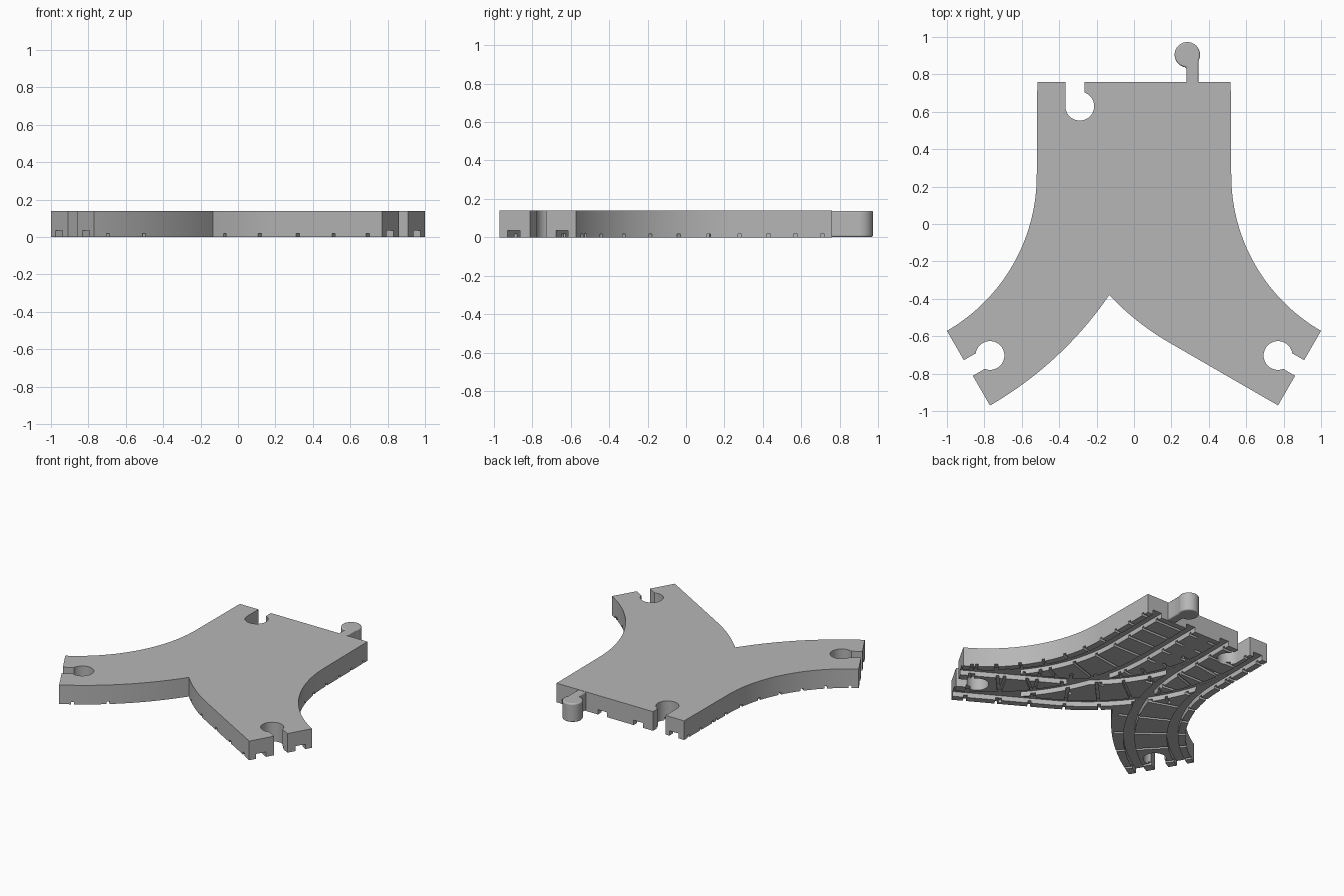
import bpy, bmesh
from math import radians, sin, cos, acos, pi
from mathutils import Vector, Matrix

cube = bpy.data.objects.get("Cube")
if cube:
    bpy.data.objects.remove(cube, do_unlink=True)

grey = bpy.data.materials.new("plain grey")
grey.use_nodes = True
grey.diffuse_color = (0.47, 0.47, 0.47, 1)
grey.node_tree.nodes["Principled BSDF"].inputs["Base Color"].default_value = grey.diffuse_color

HEIGHT = 0.14
HALF = 0.23          # half the width of one lane
RADIUS = 1.19        # centre line of a curved lane


def prisms(name, outlines, z0, z1):
    """One object made of upright prisms, one for each outline."""
    bm = bmesh.new()
    for outline in outlines:
        face = bm.faces.new([bm.verts.new((p[0], p[1], z0)) for p in outline])
        top = bmesh.ops.extrude_face_region(bm, geom=[face])["geom"]
        moved = [v for v in top if isinstance(v, bmesh.types.BMVert)]
        bmesh.ops.translate(bm, verts=moved, vec=(0, 0, z1 - z0))
    bmesh.ops.recalc_face_normals(bm, faces=bm.faces)
    mesh = bpy.data.meshes.new(name)
    bm.to_mesh(mesh)
    bm.free()
    mesh.materials.append(grey)
    obj = bpy.data.objects.new(name, mesh)
    bpy.context.collection.objects.link(obj)
    return obj


def arc(cx, cy, r, start, end, steps=32):
    angles = [radians(start + (end - start) * i / steps) for i in range(steps + 1)]
    return [(cx + r * cos(a), cy + r * sin(a)) for a in angles]


def keyhole(cx, cy, r, left, right, length, turn):
    """Circle with a neck that points to local -y, turned about its centre."""
    ring = arc(0, 0, r, -math_deg(acos(right / r)), 360 - math_deg(acos(left / r)), 40)
    shape = [(left, -length), (right, -length)] + ring
    spin = Matrix.Rotation(radians(turn), 2)
    return [spin @ Vector(p) + Vector((cx, cy)) for p in shape]


def math_deg(a):
    return a * 180 / pi


def activate(obj):
    bpy.ops.object.select_all(action='DESELECT')
    obj.select_set(True)
    bpy.context.view_layer.objects.active = obj


def cut(body, cutter):
    cutter.hide_render = True
    mod = body.modifiers.new("cut", 'BOOLEAN')
    mod.operation, mod.solver, mod.object = 'DIFFERENCE', 'EXACT', cutter
    activate(body)
    bpy.ops.object.modifier_apply(modifier=mod.name)
    bpy.data.objects.remove(cutter, do_unlink=True)


def lane(x, side, bend_y, tail):
    """Stations (point, normal) of a lane and of its cross ties."""
    centre = Vector((x + side * RADIUS, bend_y))

    def on_bend(deg):
        out = Vector((-side * cos(radians(deg)), -sin(radians(deg))))
        return centre + RADIUS * out, out

    def on_tail(dist):
        p, n = on_bend(60)
        return p + dist * Vector((side * 0.866, -0.5)), n

    lead = (Vector((x, 0.82)), Vector((-side, 0)))
    path = [lead] + [on_bend(60 * i / 28) for i in range(29)] + [on_tail(tail + 0.06)]
    ties = [on_bend(8.5 + 9.6 * i) for i in range(6)]
    ties += [(Vector((x, y)), lead[1]) for y in (0.28, 0.43, 0.57, 0.71) if y > bend_y]
    ties += [on_tail(d) for d in (0.15, 0.37, 0.58) if d < tail]
    return path, ties


def ribbon(path, offset, half):
    near = [p + n * (offset - half) for p, n in path]
    far = [p + n * (offset + half) for p, n in path]
    return near + far[::-1]


def tie_box(station):
    p, n = station
    t = Vector((-n.y, n.x)) * 0.01
    reach = n * (HALF + 0.015)
    return [p - reach - t, p + reach - t, p + reach + t, p - reach + t]


# Forked track body
outline = [(-0.517, 0.76)]
outline += arc(-1.48, 0.26, 0.96, 0, -60)
outline += arc(-1.75, 0.727, 1.96, -60, -34.4, 20)
outline += arc(0.9, 0.595, 1.42, 223.3, 240, 14)[1:]
outline += [(0.77, -0.97)]
outline += arc(1.48, 0.26, 0.96, 240, 180)
outline += [(0.517, 0.76)]
body = prisms("track_body", [outline], 0, HEIGHT)

# Connector sockets at the back and at both front arms
sockets = [keyhole(-0.29, 0.63, 0.077, -0.025, 0.0765, 0.2, 180)]
sockets += [keyhole(s * 0.77, -0.703, 0.077, -0.048, 0.048, 0.2, s * 60) for s in (-1, 1)]
cut(body, prisms("socket_cutter", sockets, -0.1, HEIGHT + 0.1))

# Wheel grooves and cross ties under each lane
lanes = [lane(-0.29, -1, 0.26, 0), lane(0.29, 1, 0.26, 0), lane(-0.29, 1, 0.595, 0.67)]
for i, (path, ties) in enumerate(lanes):
    grooves = [ribbon(path, o, 0.037) for o in (-0.145, 0.145)]
    cut(body, prisms("groove_cutter", grooves, -0.03 - i * 0.001, 0.035 + i * 0.0004))
    cut(body, prisms("tie_cutter", [tie_box(t) for t in ties], -0.02 - i * 0.001, 0.018 + i * 0.0004))

# Round connector peg with its neck
peg = prisms("connector_peg", [keyhole(0.285, 0.905, 0.068, -0.005, 0.06, 0.16, 0)], 0.002, HEIGHT - 0.002)
bevel = peg.modifiers.new("rounded rims", 'BEVEL')
bevel.width, bevel.segments, bevel.limit_method = 0.013, 3, 'ANGLE'
bevel.angle_limit = radians(50)

for obj in (body, peg):
    activate(obj)
    bpy.ops.object.shade_smooth_by_angle(angle=radians(30))
